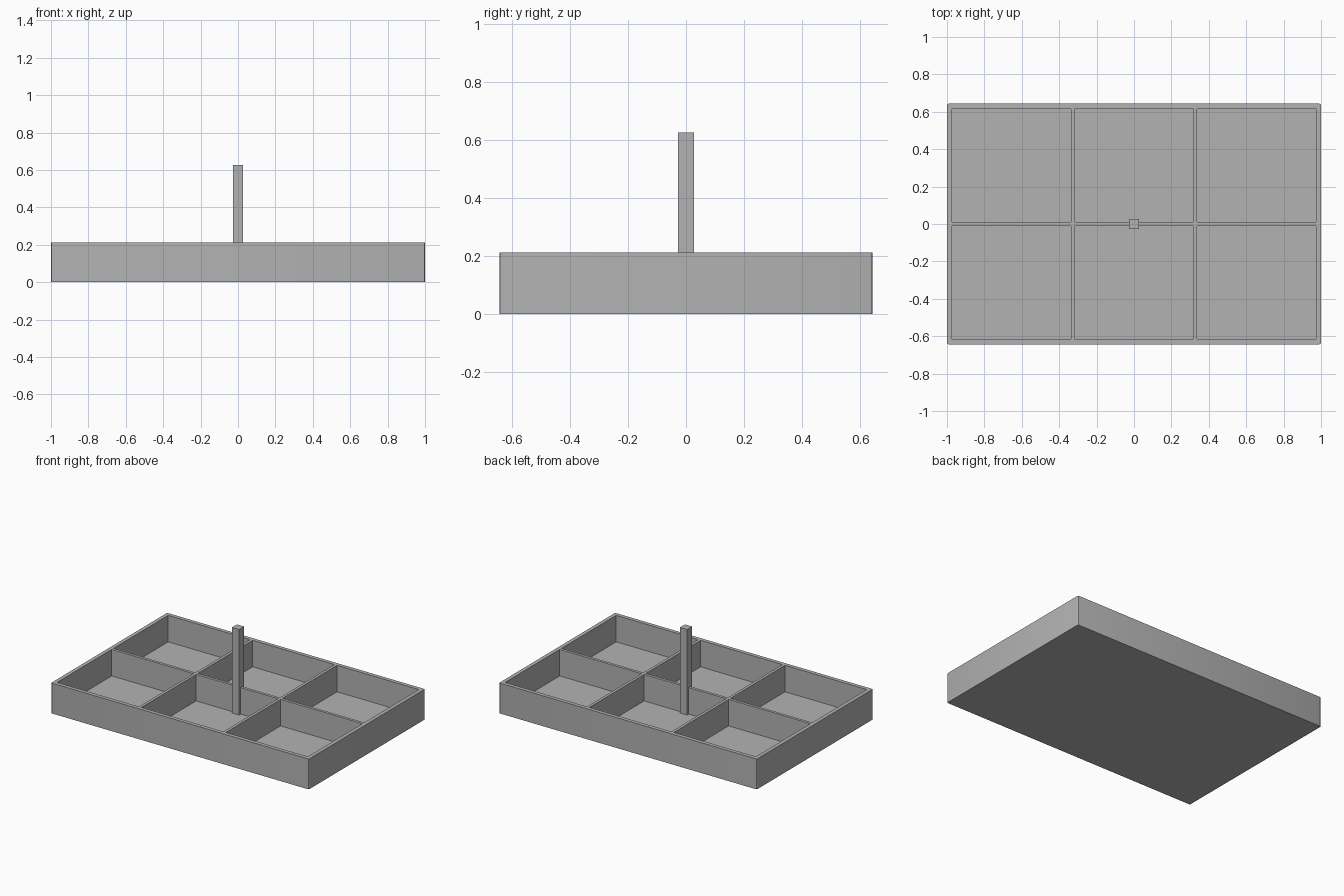
import bpy
import bmesh
from mathutils import Matrix, Vector

if "Cube" in bpy.data.objects:
    bpy.data.objects.remove(bpy.data.objects["Cube"], do_unlink=True)

# Overall sizes
HALF_X, HALF_Y, HEIGHT = 1.0, 0.643, 0.213
WALL, DIVIDER, FLOOR = 0.027, 0.02, 0.027
POST_HALF, POST_TOP = 0.028, 0.627
COLS, ROWS = 3, 2

grey = bpy.data.materials.new("plain grey")
grey.use_nodes = True
colour = (0.45, 0.45, 0.45, 1)
grey.diffuse_color = colour
grey.node_tree.nodes["Principled BSDF"].inputs["Base Color"].default_value = colour


def add_box(bm, low, high):
    low, high = Vector(low), Vector(high)
    matrix = Matrix.Translation((low + high) / 2) @ Matrix.Diagonal((*(high - low), 1))
    bmesh.ops.create_cube(bm, size=1, matrix=matrix)


def make_object(name, bm):
    mesh = bpy.data.meshes.new(name)
    bm.to_mesh(mesh)
    bm.free()
    mesh.materials.append(grey)
    obj = bpy.data.objects.new(name, mesh)
    bpy.context.collection.objects.link(obj)
    return obj


# Tray block with slightly rounded upright corners
bm = bmesh.new()
add_box(bm, (-HALF_X, -HALF_Y, 0), (HALF_X, HALF_Y, HEIGHT))
upright = [e for e in bm.edges if abs(e.verts[0].co.z - e.verts[1].co.z) > 0.1]
bmesh.ops.bevel(bm, geom=upright, offset=0.008, segments=3, profile=0.5, affect="EDGES")
tray = make_object("tray", bm)

# Compartments cut from the block
cell_x = (2 * (HALF_X - WALL) - (COLS - 1) * DIVIDER) / COLS
cell_y = (2 * (HALF_Y - WALL) - (ROWS - 1) * DIVIDER) / ROWS
bm = bmesh.new()
for col in range(COLS):
    for row in range(ROWS):
        x = -HALF_X + WALL + col * (cell_x + DIVIDER)
        y = -HALF_Y + WALL + row * (cell_y + DIVIDER)
        add_box(bm, (x, y, FLOOR), (x + cell_x, y + cell_y, HEIGHT + 0.1))
cutter = make_object("compartment_cutter", bm)
cutter.hide_render = True

cut = tray.modifiers.new("compartments", "BOOLEAN")
cut.operation = "DIFFERENCE"
cut.solver = "EXACT"
cut.object = cutter
bpy.context.view_layer.objects.active = tray
tray.select_set(True)
bpy.ops.object.modifier_apply(modifier=cut.name)
bpy.data.objects.remove(cutter, do_unlink=True)
bpy.ops.object.shade_smooth_by_angle()

# Central handle post standing on the tray floor
bm = bmesh.new()
add_box(bm, (-POST_HALF, -POST_HALF, FLOOR), (POST_HALF, POST_HALF, POST_TOP))
make_object("handle_post", bm)
